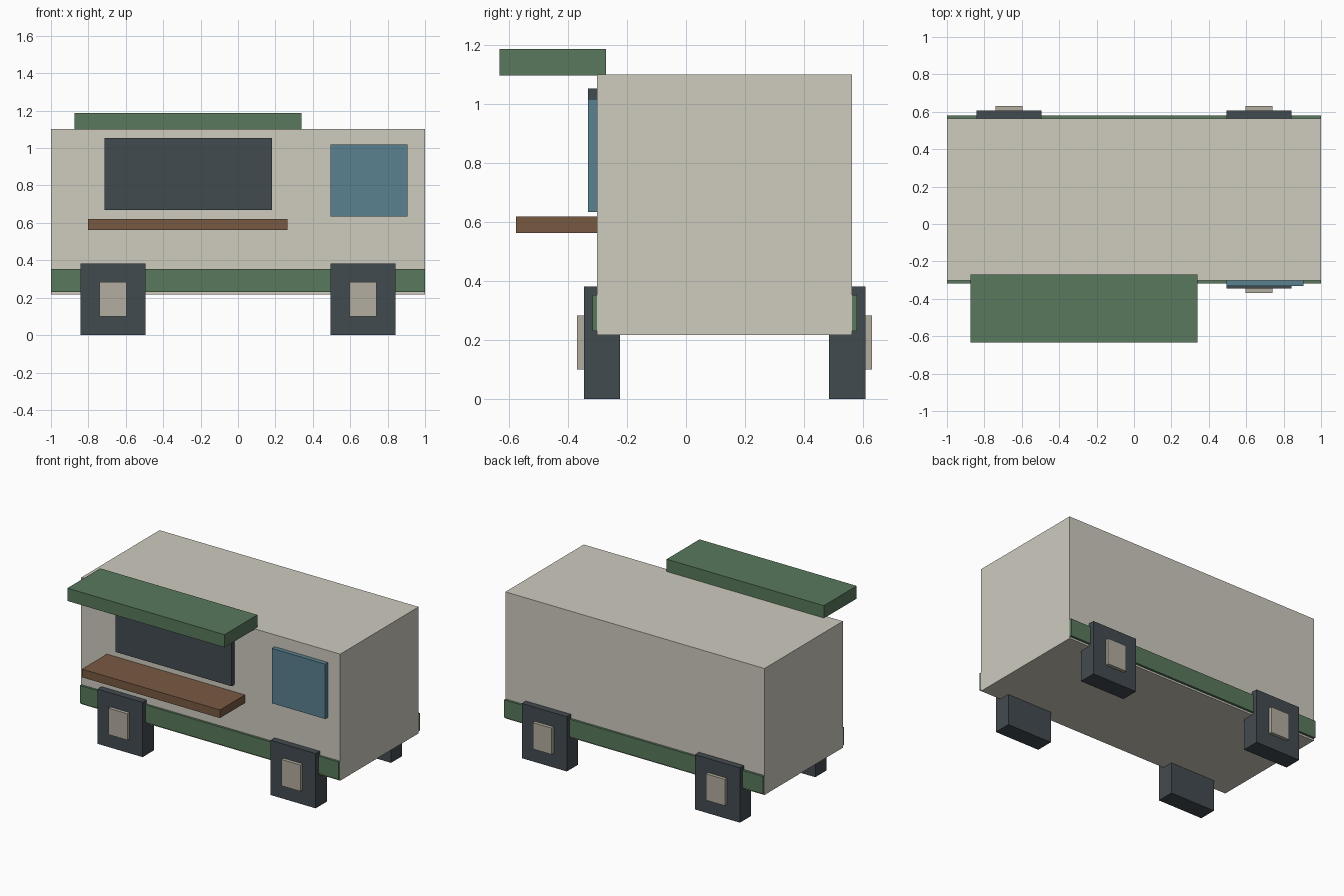
import bpy

if "Cube" in bpy.data.objects:
    bpy.data.objects.remove(bpy.data.objects["Cube"])


def material(name, rgb):
    m = bpy.data.materials.new(name)
    m.diffuse_color = (*rgb, 1)
    m.use_nodes = True
    m.node_tree.nodes["Principled BSDF"].inputs["Base Color"].default_value = m.diffuse_color
    return m


CREAM = material("cream", (0.62, 0.60, 0.52))
GREEN = material("green", (0.10, 0.19, 0.11))
DARK = material("dark", (0.055, 0.07, 0.08))
BLUE = material("blue", (0.10, 0.22, 0.28))
BROWN = material("brown", (0.19, 0.10, 0.055))
HUB = material("hub", (0.45, 0.42, 0.35))


def box(name, x, y, z, mat):
    """Axis-aligned box from (min, max) ranges."""
    spans = (x, y, z)
    bpy.ops.mesh.primitive_cube_add(size=1, location=[(a + b) / 2 for a, b in spans])
    ob = bpy.context.object
    ob.name = name
    ob.scale = [b - a for a, b in spans]
    bpy.ops.object.transform_apply(location=False, rotation=False, scale=True)
    ob.data.materials.append(mat)
    return ob


# Van body and the lower band that stands proud of both long sides
box("body", (-1, 1), (-0.301, 0.563), (0.218, 1.101), CREAM)
box("lower_band", (-0.999, 0.999), (-0.317, 0.579), (0.231, 0.354), GREEN)

# Serving side: hatch, counter, awning and cab window
box("serving_hatch", (-0.715, 0.183), (-0.332, -0.28), (0.67, 1.053), DARK)
box("counter", (-0.802, 0.264), (-0.576, -0.29), (0.563, 0.62), BROWN)
box("awning", (-0.874, 0.339), (-0.633, -0.271), (1.098, 1.187), GREEN)
box("cab_window", (0.494, 0.906), (-0.332, -0.28), (0.635, 1.018), BLUE)

# Square wheels with hubs at the four corners
Y_MID = 0.131
for end, cx in (("rear", -0.668), ("front", 0.668)):
    for side, s in (("near", -1), ("far", 1)):
        def span(inner, outer):
            return tuple(sorted((Y_MID + s * inner, Y_MID + s * outer)))
        box(f"{end}_{side}_wheel", (cx - 0.174, cx + 0.174), span(0.354, 0.477), (0, 0.382), DARK)
        box(f"{end}_{side}_hub", (cx - 0.073, cx + 0.073), span(0.45, 0.5), (0.1, 0.284), HUB)
